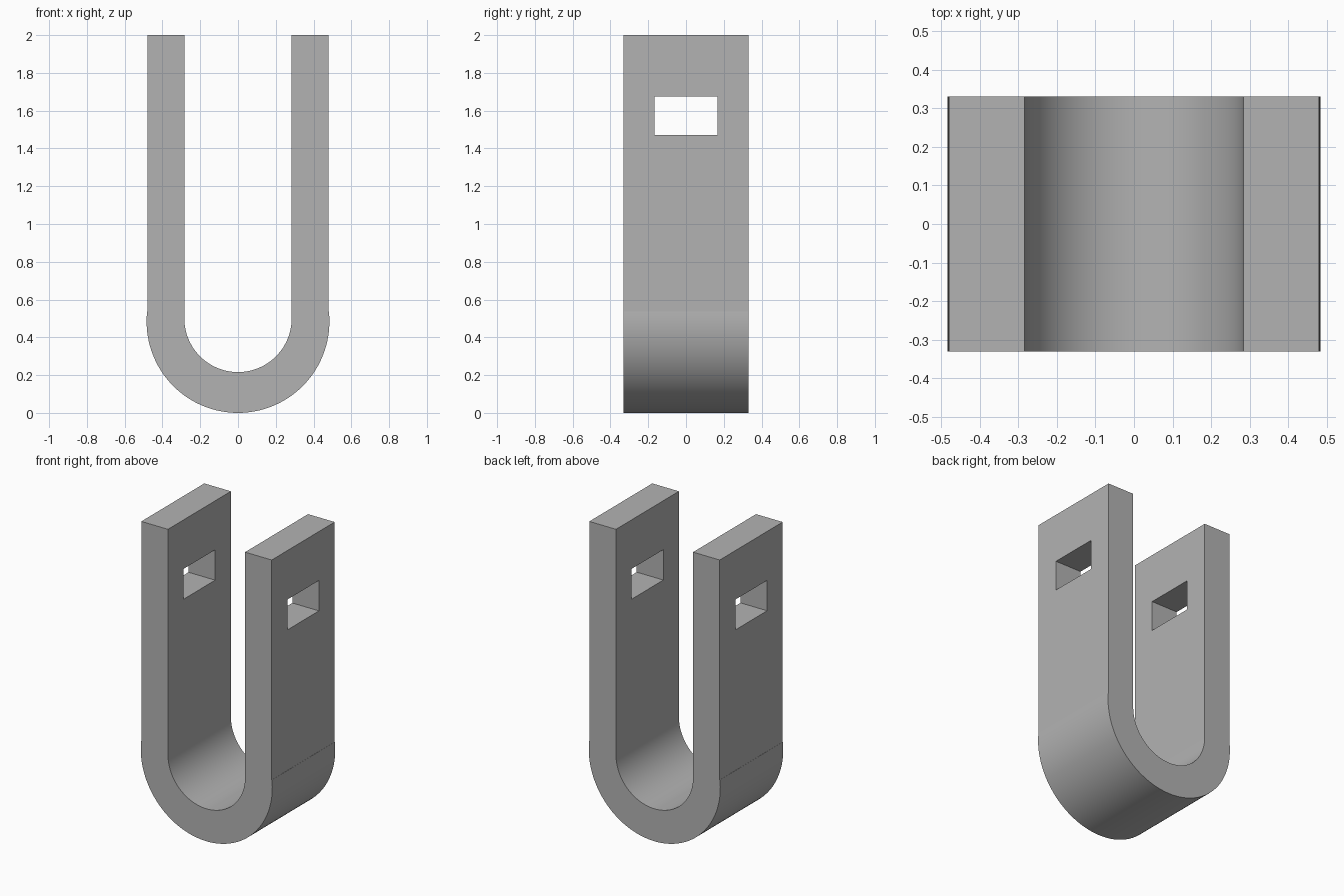
import bpy, bmesh, math

if "Cube" in bpy.data.objects:
    bpy.data.objects.remove(bpy.data.objects["Cube"])

HALF_DEPTH = 0.331
ARM_OUT, ARM_IN, TOP = 0.48, 0.284, 2.0
R_OUT, Z_OUT = 0.484, 0.484      # outer bend circle
R_IN, Z_IN = 0.284, 0.50         # inner bend circle
SEGMENTS = 72

grey = bpy.data.materials.new("plain_grey")
grey.diffuse_color = (0.45, 0.45, 0.45, 1)
grey.use_nodes = True
grey.node_tree.nodes["Principled BSDF"].inputs["Base Color"].default_value = grey.diffuse_color


def arc(radius, zc, start, end):
    """Points on a circle in the xz plane, from start to end angle."""
    return [(radius * math.cos(start + (end - start) * i / SEGMENTS),
             zc + radius * math.sin(start + (end - start) * i / SEGMENTS))
            for i in range(SEGMENTS + 1)]


# U-shaped strap: outer bend bulges slightly past the arms, leaving a small lip
lip = math.acos(ARM_OUT / R_OUT) * 0.85
profile = [(-ARM_OUT, TOP), (-ARM_OUT, Z_OUT + R_OUT * math.sin(lip))]
profile += arc(R_OUT, Z_OUT, math.pi - lip, 2 * math.pi + lip)
profile += [(ARM_OUT, Z_OUT + R_OUT * math.sin(lip)), (ARM_OUT, TOP), (ARM_IN, TOP)]
profile += arc(R_IN, Z_IN, 2 * math.pi, math.pi)
profile += [(-ARM_IN, TOP)]

bm = bmesh.new()
face = bm.faces.new([bm.verts.new((x, -HALF_DEPTH, z)) for x, z in profile])
extruded = bmesh.ops.extrude_face_region(bm, geom=[face])
for v in extruded["geom"]:
    if isinstance(v, bmesh.types.BMVert):
        v.co.y = HALF_DEPTH
bmesh.ops.recalc_face_normals(bm, faces=bm.faces)
mesh = bpy.data.meshes.new("u_strap")
bm.to_mesh(mesh)
bm.free()
strap = bpy.data.objects.new("u_strap", mesh)
bpy.context.collection.objects.link(strap)
mesh.materials.append(grey)

# Rectangular slot through both arms
bpy.ops.mesh.primitive_cube_add(size=1, location=(0, -0.001, 1.573))
cutter = bpy.context.object
cutter.name = "slot_cutter"
cutter.scale = (2, 0.333, 0.202)
cutter.hide_render = True
cutter.data.materials.append(grey)
bpy.context.view_layer.update()

cut = strap.modifiers.new("slots", 'BOOLEAN')
cut.operation = 'DIFFERENCE'
cut.solver = 'EXACT'
cut.object = cutter
bpy.ops.object.select_all(action='DESELECT')
strap.select_set(True)
bpy.context.view_layer.objects.active = strap
bpy.ops.object.modifier_apply(modifier=cut.name)
bpy.data.objects.remove(cutter)

# Smooth bend, crisp edges
bpy.ops.object.shade_smooth_by_angle(angle=math.radians(25))
